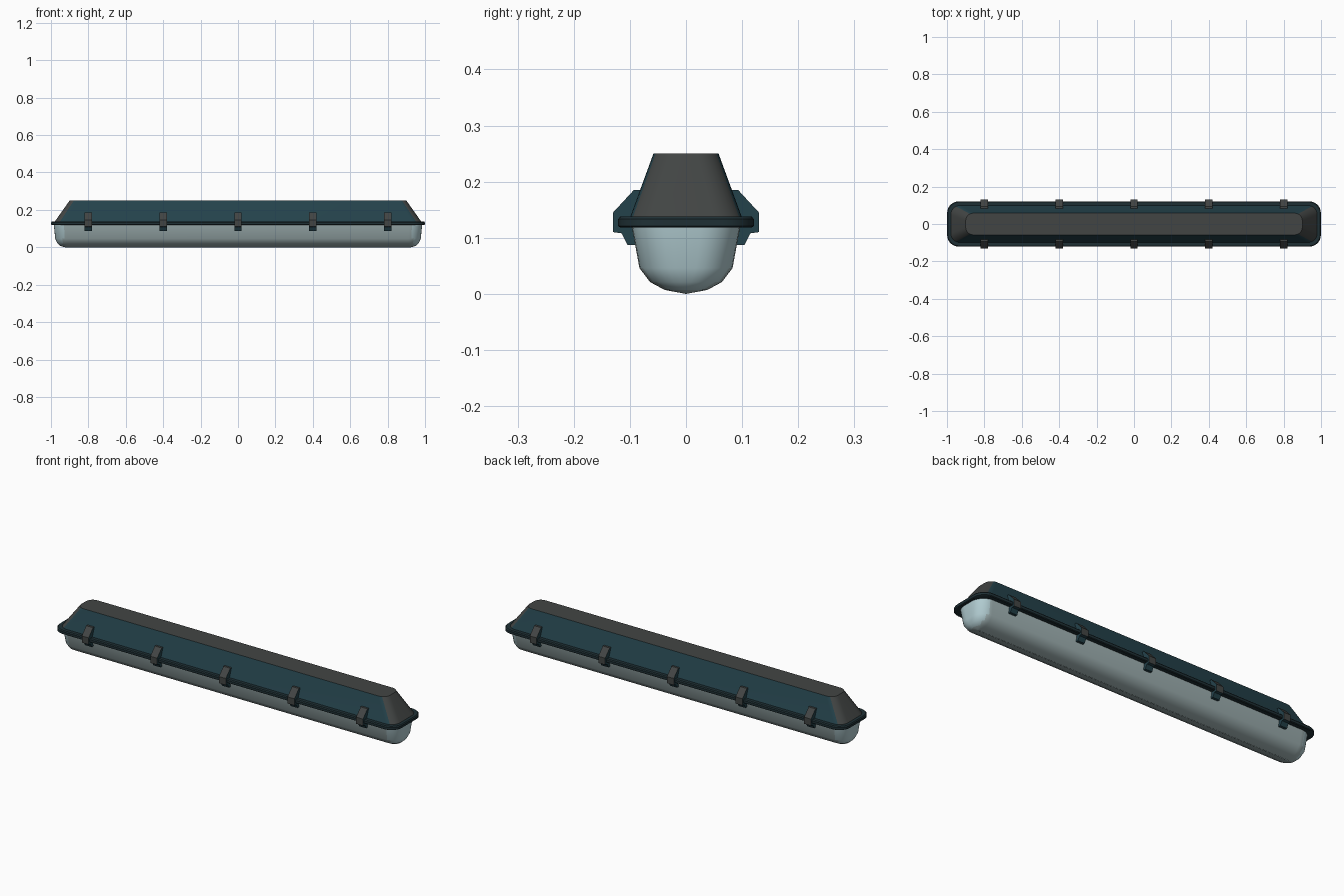
import bpy, bmesh, math

if "Cube" in bpy.data.objects:
    bpy.data.objects.remove(bpy.data.objects["Cube"])


def material(name, rgb):
    # rgb given as 0-255 display values, stored linear
    m = bpy.data.materials.new(name)
    m.diffuse_color = [((c / 255 + 0.055) / 1.055) ** 2.4 for c in rgb] + [1]
    m.use_nodes = True
    m.node_tree.nodes["Principled BSDF"].inputs["Base Color"].default_value = m.diffuse_color
    return m


CHARCOAL = material("charcoal plastic", (66, 69, 68))
TEAL = material("dark teal plastic", (36, 66, 75))
RIM = material("deep teal gasket", (31, 48, 53))
PALE = material("pale blue diffuser", (178, 205, 210))
GREY = material("grey blue diffuser", (160, 178, 179))


def finish(name, bm, mats, rule, angle):
    me = bpy.data.meshes.new(name)
    bm.normal_update()
    for f in bm.faces:
        f.material_index = rule(f.normal)
    bm.to_mesh(me)
    bm.free()
    for m in mats:
        me.materials.append(m)
    ob = bpy.data.objects.new(name, me)
    bpy.context.collection.objects.link(ob)
    if angle:
        bpy.ops.object.select_all(action='DESELECT')
        ob.select_set(True)
        bpy.context.view_layer.objects.active = ob
        bpy.ops.object.shade_smooth_by_angle(angle=math.radians(angle))
    return ob


def rounded_ring(bm, z, hx, hy, r, seg=7):
    ring = []
    for i, (sx, sy) in enumerate([(1, 1), (-1, 1), (-1, -1), (1, -1)]):
        for k in range(seg + 1):
            a = math.pi / 2 * (i + k / seg)
            ring.append(bm.verts.new((sx * (hx - r) + r * math.cos(a),
                                      sy * (hy - r) + r * math.sin(a), z)))
    return ring


def loft(name, levels, mats, rule, angle, cap_top=False):
    # levels run bottom to top along the outside: z, half x, half y, corner radius
    bm = bmesh.new()
    rings = [rounded_ring(bm, *lv) for lv in levels]
    for a, b in zip(rings, rings[1:]):
        n = len(a)
        for i in range(n):
            j = (i + 1) % n
            bm.faces.new((a[i], a[j], b[j], b[i]))
    if cap_top:
        bm.faces.new(rings[-1])
    bmesh.ops.remove_doubles(bm, verts=bm.verts, dist=1e-5)
    return finish(name, bm, mats, rule, angle)


# Upper housing: teal long sides, charcoal top and ends
loft("housing", [(0.13, 0.985, 0.102, 0.05), (0.25, 0.9, 0.058, 0.04)],
     [CHARCOAL, TEAL],
     lambda n: 1 if abs(n.y) > 0.75 else 0, 35, cap_top=True)

# Rim around the joint
loft("rim", [(0.119, 0.96, 0.085, 0.04), (0.118, 0.995, 0.117, 0.06),
             (0.121, 0.999, 0.121, 0.062), (0.133, 0.999, 0.121, 0.062),
             (0.138, 0.995, 0.117, 0.06), (0.138, 0.96, 0.085, 0.04)],
     [RIM], lambda n: 0, 35)

# Translucent bowl under the rim
loft("diffuser", [(0.0, 0.925, 0.0005, 0.0004), (0.007, 0.95, 0.038, 0.036),
                  (0.021, 0.966, 0.064, 0.055), (0.046, 0.977, 0.083, 0.065),
                  (0.122, 0.985, 0.097, 0.07)],
     [PALE, GREY], lambda n: 0 if abs(n.x) > 0.3 else 1, 50)

# Spring clips along both long sides
CLIP = [(0.08, 0.185), (0.093, 0.185), (0.13, 0.145), (0.13, 0.11),
        (0.115, 0.108), (0.104, 0.087), (0.085, 0.087)]
for x in (-0.8, -0.4, 0, 0.4, 0.8):
    for s, side in ((-1, "front"), (1, "back")):
        bm = bmesh.new()
        face = bm.faces.new([bm.verts.new((x - 0.02, s * y, z)) for y, z in CLIP])
        ext = bmesh.ops.extrude_face_region(bm, geom=[face])["geom"]
        bmesh.ops.translate(bm, vec=(0.04, 0, 0),
                            verts=[g for g in ext if isinstance(g, bmesh.types.BMVert)])
        # close the starting side if the extrusion removed it
        edges = [e for e in bm.edges if len(e.link_faces) == 1]
        if edges:
            bmesh.ops.holes_fill(bm, edges=edges)
        bmesh.ops.recalc_face_normals(bm, faces=bm.faces)
        finish(side + "_clip", bm, [CHARCOAL, TEAL],
               lambda n: 1 if abs(n.x) > 0.5 or n.z < -0.3 else 0, 0)
